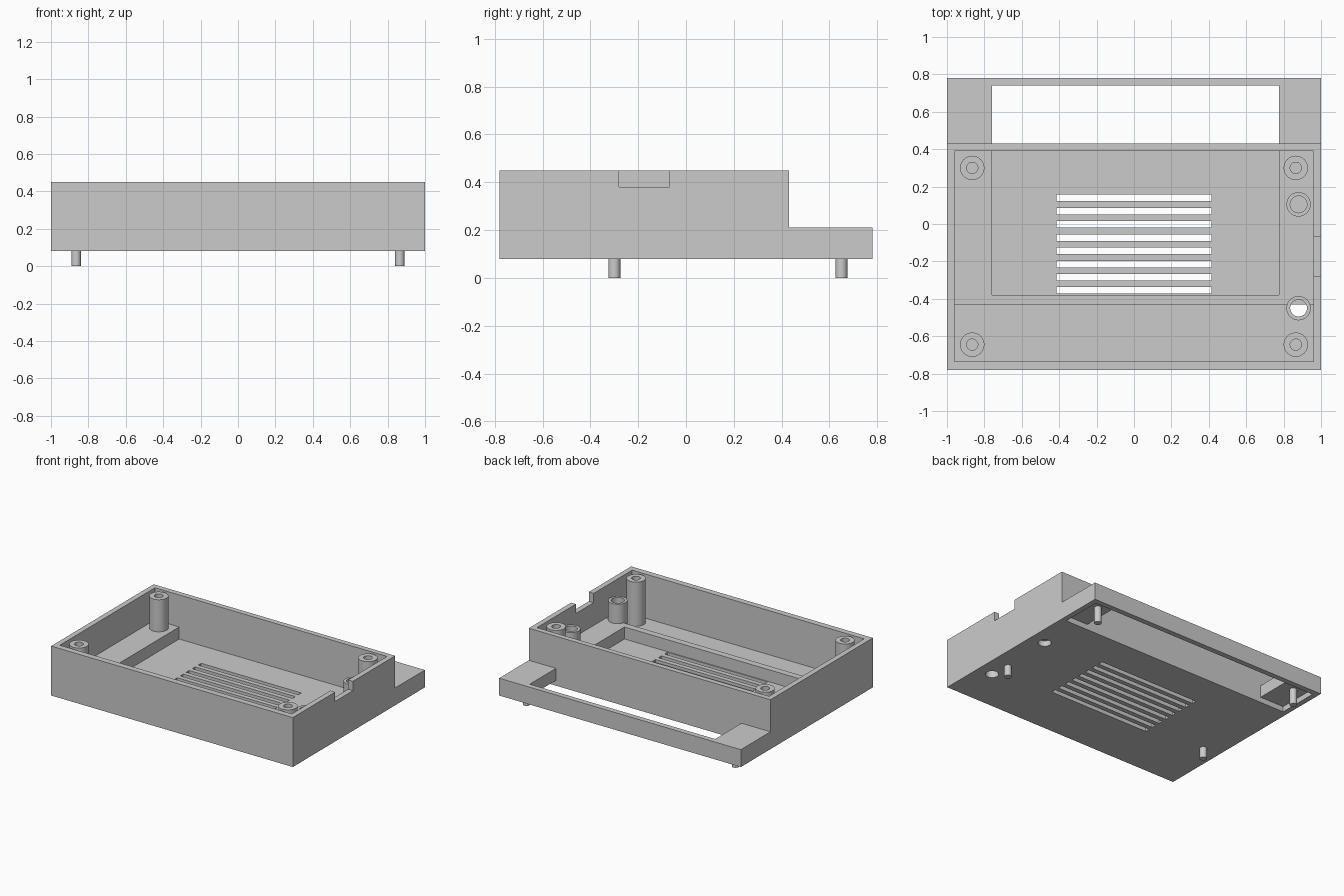
import bpy, bmesh, math

if "Cube" in bpy.data.objects:
    bpy.data.objects.remove(bpy.data.objects["Cube"])

grey = bpy.data.materials.new("plain_grey")
grey.diffuse_color = (0.6, 0.6, 0.6, 1)
grey.use_nodes = True
grey.node_tree.nodes["Principled BSDF"].inputs["Base Color"].default_value = grey.diffuse_color


def make(name, bm):
    bmesh.ops.recalc_face_normals(bm, faces=bm.faces)
    me = bpy.data.meshes.new(name)
    bm.to_mesh(me)
    bm.free()
    ob = bpy.data.objects.new(name, me)
    me.materials.append(grey)
    bpy.context.collection.objects.link(ob)
    return ob


def select(ob):
    bpy.ops.object.select_all(action='DESELECT')
    ob.select_set(True)
    bpy.context.view_layer.objects.active = ob


def smooth(ob):
    select(ob)
    bpy.ops.object.shade_smooth_by_angle(angle=math.radians(30))


def box(name, x0, x1, y0, y1, z0, z1):
    bm = bmesh.new()
    bmesh.ops.create_cube(bm, size=1)
    for v in bm.verts:
        v.co = ((x0 + x1) / 2 + v.co.x * (x1 - x0),
                (y0 + y1) / 2 + v.co.y * (y1 - y0),
                (z0 + z1) / 2 + v.co.z * (z1 - z0))
    return make(name, bm)


def lathe(name, x, y, profile, n=40):
    """Spin a closed (radius, z) profile around a vertical axis."""
    bm = bmesh.new()
    rings = []
    for i in range(n):
        a = 2 * math.pi * i / n
        rings.append([bm.verts.new((x + r * math.cos(a), y + r * math.sin(a), z))
                      for r, z in profile])
    k = len(profile)
    for i in range(n):
        a, b = rings[i], rings[(i + 1) % n]
        for j in range(k):
            bm.faces.new((a[j], b[j], b[(j + 1) % k], a[(j + 1) % k]))
    return make(name, bm)


def rod(name, x, y, r, z0, z1):
    bm = bmesh.new()
    bmesh.ops.create_cone(bm, cap_ends=True, segments=40, radius1=r, radius2=r, depth=z1 - z0)
    bmesh.ops.translate(bm, verts=bm.verts, vec=(x, y, (z0 + z1) / 2))
    return make(name, bm)


def tube(name, x, y, r_out, r_in, z0, z1):
    smooth(lathe(name, x, y, [(r_in, z0), (r_out, z0), (r_out, z1), (r_in, z1)]))


def cut(target, cutter):
    m = target.modifiers.new("cut", 'BOOLEAN')
    m.operation, m.solver, m.object = 'DIFFERENCE', 'EXACT', cutter
    select(target)
    bpy.ops.object.modifier_apply(modifier=m.name)
    bpy.data.objects.remove(cutter)


# Enclosure: stepped side profile extruded across the width
side = [(-0.78, 0.08), (0.78, 0.08), (0.78, 0.21), (0.43, 0.21), (0.43, 0.45), (-0.78, 0.45)]
bm = bmesh.new()
face = bm.faces.new([bm.verts.new((-1, y, z)) for y, z in side])
ext = bmesh.ops.extrude_face_region(bm, geom=[face])
bmesh.ops.translate(bm, vec=(2, 0, 0),
                    verts=[g for g in ext['geom'] if isinstance(g, bmesh.types.BMVert)])
body = make("enclosure_body", bm)

# Bottom holes beneath the two small posts
for y in (0.105, -0.45):
    cut(body, rod("hole_cutter", 0.88, y, 0.045, 0.0, 0.122))

# Main cavity, front trough, board recess, ledge window, ledge underside, side notch
for dims in [(-0.96, 0.96, -0.735, 0.39, 0.21, 0.6),
             (-0.96, 0.96, -0.735, -0.43, 0.12, 0.5),
             (-0.76, 0.775, -0.38, 0.39, 0.12, 0.5),
             (-0.76, 0.775, 0.43, 0.74, 0.0, 0.3),
             (-0.96, 0.96, 0.43, 0.74, 0.0, 0.12),
             (0.9, 1.1, -0.28, -0.07, 0.38, 0.6)]:
    cut(body, box("cavity_cutter", *dims))

# Vent slots through the floor
for i in range(8):
    top = 0.157 - i * 0.0707
    cut(body, box("slot_cutter", -0.415, 0.415, top - 0.035, top, 0.0, 0.16))
smooth(body)

for s, label in ((-1, "left"), (1, "right")):
    # Corner screw posts
    tube("back_post_" + label, s * 0.865, 0.30, 0.065, 0.03, 0.21, 0.45)
    tube("front_post_" + label, s * 0.865, -0.645, 0.065, 0.03, 0.12, 0.45)
    # Locating pins underneath
    smooth(rod("front_pin_" + label, s * 0.865, -0.30, 0.025, 0.0, 0.09))
    smooth(rod("back_pin_" + label, s * 0.865, 0.65, 0.025, 0.0, 0.13))

# Small posts beside the notch
tube("small_post_back", 0.88, 0.105, 0.065, 0.045, 0.21, 0.355)
tube("small_post_front", 0.88, -0.45, 0.065, 0.045, 0.12, 0.355)
